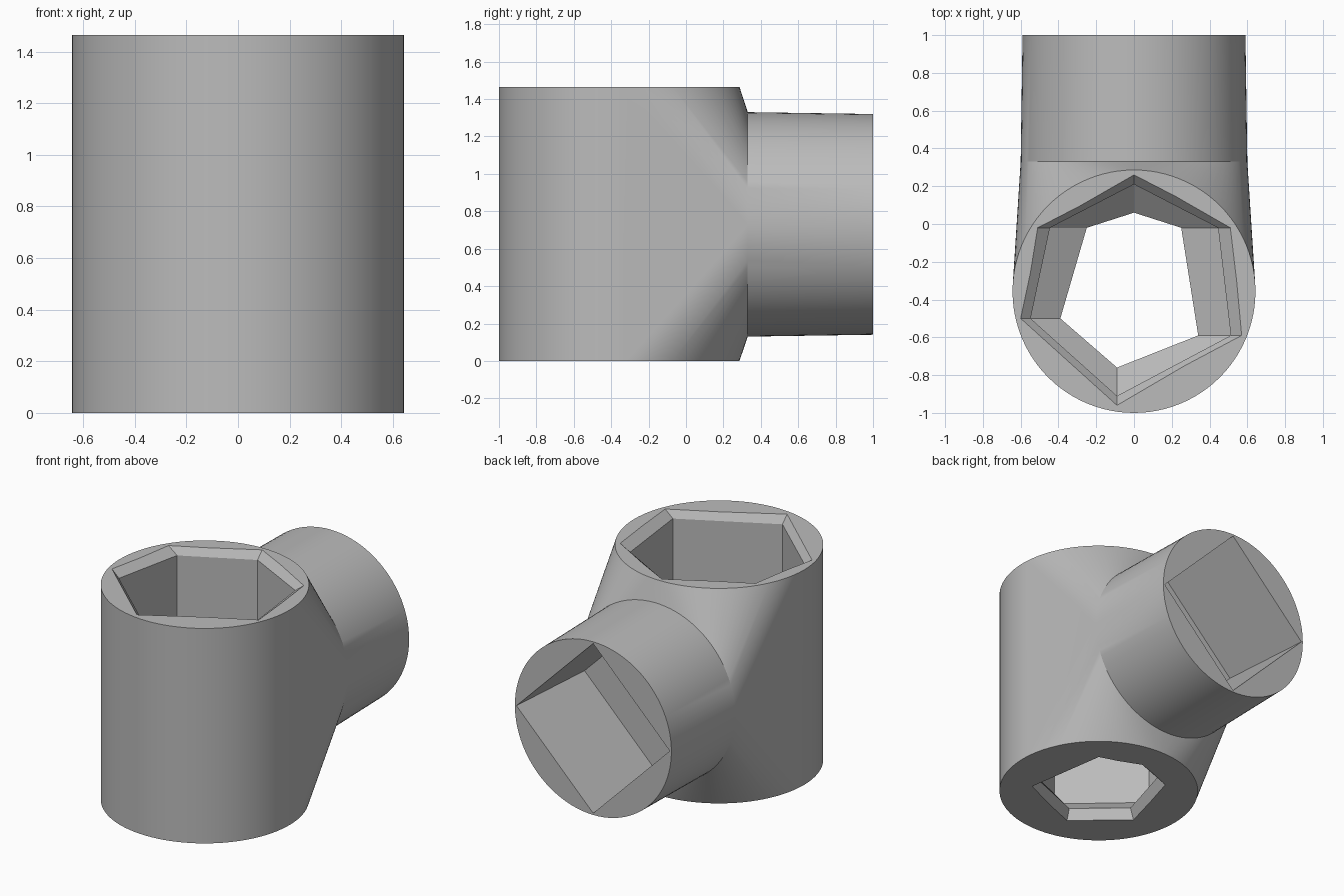
import bpy, bmesh, math
from mathutils import Vector

cube = bpy.data.objects.get("Cube")
if cube:
    bpy.data.objects.remove(cube, do_unlink=True)

SEG = 96
HEIGHT, RADIUS, MID_Y = 1.465, 0.643, -0.357
AXIS_Z = 0.73

grey = bpy.data.materials.new("plain_grey")
grey.use_nodes = True
COLOR = (0.5, 0.5, 0.5, 1)
grey.diffuse_color = COLOR
grey.node_tree.nodes["Principled BSDF"].inputs["Base Color"].default_value = COLOR


def make_object(name, bm):
    bmesh.ops.recalc_face_normals(bm, faces=bm.faces)
    mesh = bpy.data.meshes.new(name)
    bm.to_mesh(mesh)
    bm.free()
    mesh.materials.append(grey)
    obj = bpy.data.objects.new(name, mesh)
    bpy.context.collection.objects.link(obj)
    return obj


def loft(name, rings):
    """Closed solid through a list of rings with equal point counts."""
    bm = bmesh.new()
    loops = [[bm.verts.new(p) for p in ring] for ring in rings]
    for a, b in zip(loops, loops[1:]):
        for i in range(len(a)):
            j = (i + 1) % len(a)
            bm.faces.new((a[i], a[j], b[j], b[i]))
    bm.faces.new(loops[0])
    bm.faces.new(loops[-1])
    return make_object(name, bm)


def circle_z(z):
    return [Vector((RADIUS * math.sin(a), MID_Y + RADIUS * math.cos(a), z))
            for a in (math.tau * i / SEG for i in range(SEG))]


def circle_y(y, r, count=SEG):
    return [Vector((r * math.sin(a), y, AXIS_Z + r * math.cos(a)))
            for a in (math.tau * i / count for i in range(count))]


# Upright barrel blended into the round collar
bm = bmesh.new()
for point in circle_z(0) + circle_z(HEIGHT) + circle_y(0.33, 0.6):
    bm.verts.new(point)
bmesh.ops.convex_hull(bm, input=bm.verts)
bmesh.ops.dissolve_limit(bm, angle_limit=0.002, verts=bm.verts, edges=bm.edges)
coupling = make_object("coupling_body", bm)

# Slightly tapered rear spout
spout = loft("rear_spout", [circle_y(0.25, 0.6), circle_y(0.33, 0.6), circle_y(1, 0.59)])

# Uneven six-sided socket: wide corners at the top, narrow corners below
wide = [(0, .26), (.51, -.02), (.57, -.59), (-.09, -.96), (-.6, -.5), (-.51, -.02)]
narrow = [(0, .06), (.25, -.02), (.34, -.59), (-.09, -.76), (-.39, -.5), (-.25, -.02)]


def socket_ring(z, t):
    return [Vector((*Vector(a).lerp(Vector(b), t), z)) for a, b in zip(wide, narrow)]


# Rim bevel, straight deep walls, then a sloped lip around the bottom opening
levels = [(HEIGHT + 0.05, -.25), (HEIGHT - 0.05, .25), (0.18, .25), (0.08, 1),
          (-0.08, .76)]
socket = loft("socket_cutter", [socket_ring(z, t) for z, t in levels])

# Square drive recess set as a diamond in the spout
drive = loft("drive_cutter", [circle_y(0.34, 0.527, 4), circle_y(1, 0.578, 4),
                              circle_y(1.1, 0.578, 4)])

# Join the spout and cut both sockets
for tool, mode in ((spout, 'UNION'), (socket, 'DIFFERENCE'), (drive, 'DIFFERENCE')):
    tool.hide_render = True
    mod = coupling.modifiers.new(tool.name, 'BOOLEAN')
    mod.operation, mod.object, mod.solver = mode, tool, 'EXACT'
bpy.context.view_layer.update()
graph = bpy.context.evaluated_depsgraph_get()
result = bpy.data.meshes.new_from_object(coupling.evaluated_get(graph))
coupling.modifiers.clear()
coupling.data = result
result.materials.clear()
result.materials.append(grey)
for tool in (spout, socket, drive):
    bpy.data.objects.remove(tool, do_unlink=True)

bpy.ops.object.select_all(action='DESELECT')
coupling.select_set(True)
bpy.context.view_layer.objects.active = coupling
bpy.ops.object.shade_smooth_by_angle(angle=math.radians(25))
